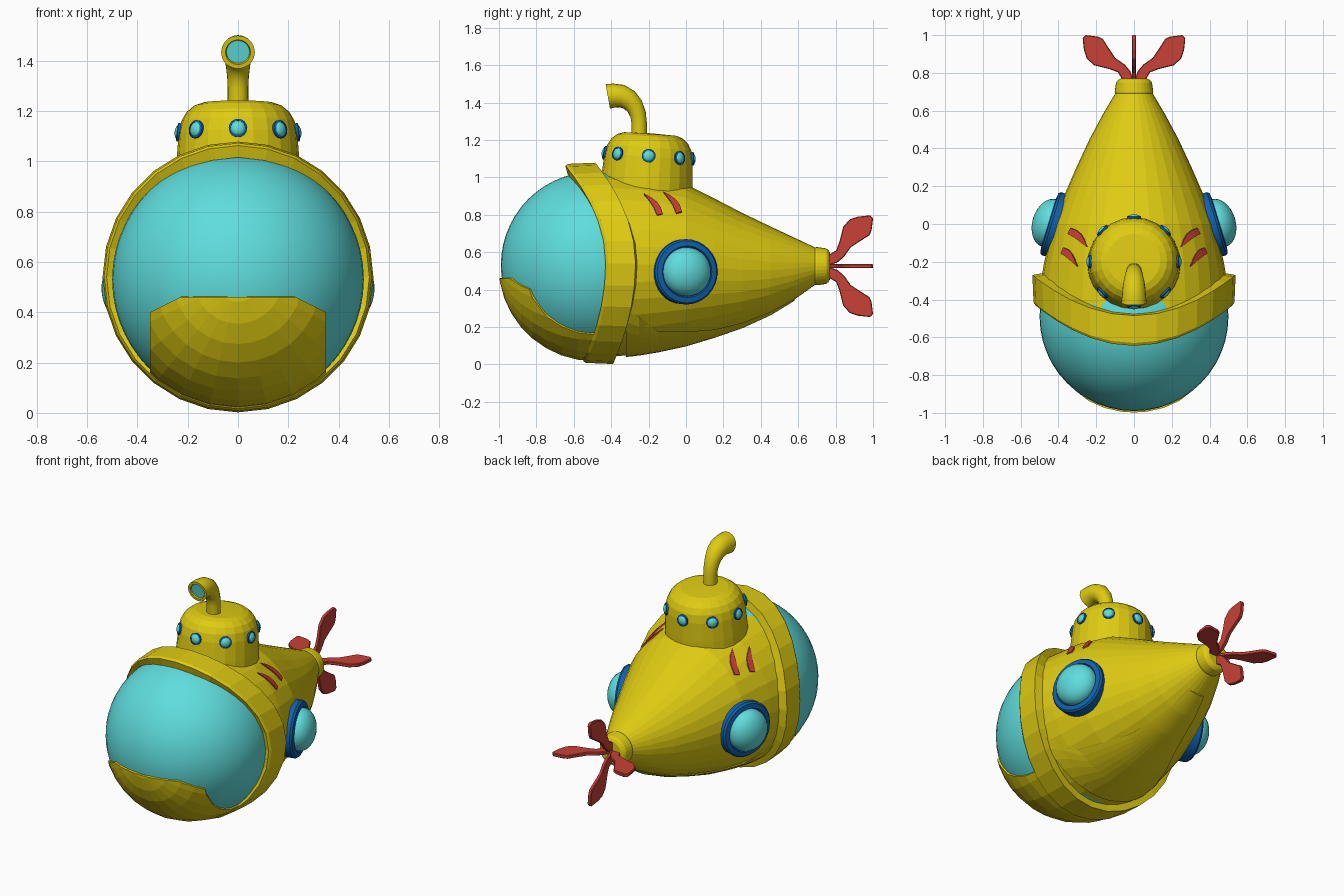
import bpy, bmesh, math
from mathutils import Matrix, Vector
from math import sin, cos, pi, radians

if "Cube" in bpy.data.objects:
    bpy.data.objects.remove(bpy.data.objects["Cube"])


def material(name, rgb):
    m = bpy.data.materials.new(name)
    m.diffuse_color = (*rgb, 1)
    m.use_nodes = True
    m.node_tree.nodes["Principled BSDF"].inputs["Base Color"].default_value = m.diffuse_color
    return m


YELLOW = material("yellow paint", (0.74, 0.60, 0.006))
CYAN = material("cyan glass", (0.115, 0.72, 0.72))
BLUE = material("blue trim", (0.005, 0.12, 0.42))
RED = material("red fins", (0.58, 0.053, 0.038))


def finish(name, bm, mat, smooth=None):
    bmesh.ops.recalc_face_normals(bm, faces=bm.faces)
    me = bpy.data.meshes.new(name)
    bm.to_mesh(me)
    bm.free()
    me.materials.append(mat)
    ob = bpy.data.objects.new(name, me)
    bpy.context.collection.objects.link(ob)
    if smooth:
        bpy.ops.object.select_all(action='DESELECT')
        ob.select_set(True)
        bpy.context.view_layer.objects.active = ob
        bpy.ops.object.shade_smooth_by_angle(angle=radians(smooth))
    return ob


def loft(name, rings, mat, caps=True, loop=False, smooth=None):
    """Skin a list of closed rings of points."""
    bm = bmesh.new()
    vs = [[bm.verts.new(p) for p in r] for r in rings]
    pairs = list(zip(vs, vs[1:])) + ([(vs[-1], vs[0])] if loop else [])
    for a, b in pairs:
        n = len(a)
        for i in range(n):
            bm.faces.new((a[i], a[(i + 1) % n], b[(i + 1) % n], b[i]))
    if caps and not loop:
        bm.faces.new(vs[0])
        bm.faces.new(vs[-1])
    return finish(name, bm, mat, smooth)


def lathe(name, profile, n, mtx, mat, smooth=None):
    """Revolve (radius, height) points about the local z axis."""
    rings = [[mtx @ Vector((r * cos(2 * pi * i / n), r * sin(2 * pi * i / n), h))
              for i in range(n)] for r, h in profile]
    return loft(name, rings, mat, smooth=smooth)


def dome(r, h, steps=8):
    return [(r, -0.02)] + [(r * cos(t * pi / 2 / steps) + 1e-4, h * sin(t * pi / 2 / steps))
                           for t in range(steps + 1)]


def facing(pos, direction):
    return Matrix.Translation(pos) @ Vector(direction).to_track_quat('Z', 'Y').to_matrix().to_4x4()


# Hull stations: y, radius, centre height
HULL = [(-0.2, 0.475, 0.535), (0.0, 0.43, 0.533), (0.15, 0.37, 0.518), (0.3, 0.305, 0.505),
        (0.45, 0.235, 0.503), (0.58, 0.165, 0.512), (0.69, 0.10, 0.525)]
NOZZLE = [(0.70, 0.102, 0.525), (0.75, 0.095, 0.525), (0.762, 0.085, 0.525), (0.77, 0.07, 0.525)]


def section(y):
    st = [(-0.42, 0.50, 0.535)] + HULL
    for a, b in zip(st, st[1:]):
        if y <= b[0]:
            t = (y - a[0]) / (b[0] - a[0])
            return a[1] + t * (b[1] - a[1]), a[2] + t * (b[2] - a[2])
    return st[-1][1:]


def rim_y(a):
    """Front edge of the collar sweeps forward at the top and bottom."""
    s = sin(a)
    return -0.43 - (0.215 if s > 0 else 0.12) * s * s


# Main hull, its first ring hidden under the collar
N = 32
angles = [2 * pi * i / N for i in range(N)]
rings = [[(0.5 * cos(a), rim_y(a) + 0.09, 0.535 + 0.5 * sin(a)) for a in angles]]
rings += [[(r * cos(a), y, c + r * sin(a)) for a in angles] for y, r, c in HULL + NOZZLE]
loft("hull", rings, YELLOW)

# Thin belly plate under the hull
rings = []
for y, s in ((-0.32, 0.5), (-0.25, 0.58), (-0.15, 0.76), (0.0, 0.82), (0.15, 0.88),
             (0.3, 0.91), (0.45, 0.92), (0.58, 0.95)):
    r, c = section(y)
    a0 = math.asin(s)
    rings.append([((r + 0.007) * cos(-a0 - (pi - 2 * a0) * i / 14), y,
                   c + (r + 0.007) * sin(-a0 - (pi - 2 * a0) * i / 14)) for i in range(15)])
loft("belly_plate", rings, YELLOW)

# Collar around the front window
rings = []
for a in [2 * pi * i / 28 for i in range(28)]:
    y = rim_y(a)
    rings.append([(r * cos(a), y + dy, 0.54 + r * sin(a))
                  for r, dy in ((0.475, 0.012), (0.522, 0.0), (0.532, 0.015), (0.538, 0.16), (0.48, 0.17))])
loft("collar", rings, YELLOW, loop=True)

# Large glass ball
bm = bmesh.new()
bmesh.ops.create_uvsphere(bm, u_segments=48, v_segments=28, radius=0.5,
                          matrix=Matrix.Translation((0, -0.49, 0.53)))
finish("front_window", bm, CYAN, 60)

# Chin guard: a trimmed shell over the lower front of the glass
bm = bmesh.new()
bmesh.ops.create_uvsphere(bm, u_segments=28, v_segments=18, radius=0.513,
                          matrix=Matrix.Translation((0, -0.49, 0.53)) @ Matrix.Rotation(pi / 2, 4, 'X'))
for co, no in (((0, 0, 0.46), (0, 0, 1)), ((0.35, 0, 0), (1, 0, 0)), ((-0.35, 0, 0), (-1, 0, 0)),
               ((0, -0.43, 0), (0, 1, 0)), ((0.23, 0, 0.46), (0.06, 0, 0.12)),
               ((-0.23, 0, 0.46), (-0.06, 0, 0.12))):
    bmesh.ops.bisect_plane(bm, geom=bm.verts[:] + bm.edges[:] + bm.faces[:],
                           plane_co=co, plane_no=no, clear_outer=True)
chin = finish("chin_guard", bm, YELLOW)
# Keep the shell facing outwards before giving it thickness
f = chin.data.polygons[0]
if f.normal.dot(f.center - Vector((0, -0.49, 0.53))) < 0:
    chin.data.flip_normals()
mod = chin.modifiers.new("thickness", 'SOLIDIFY')
mod.thickness = 0.02
mod.offset = -1

# Tower, leaning slightly back
tower = Matrix.Translation((0, -0.2, 1.11)) @ Matrix.Rotation(radians(-4), 4, 'X')
lathe("tower", [(0.25, -0.26), (0.245, -0.12), (0.236, 0.0), (0.225, 0.05), (0.205, 0.085), (0.175, 0.11),
                (0.14, 0.122), (0.001, 0.126)], 24, tower, YELLOW)
for i in range(8):
    a = i * pi / 4
    d = Vector((cos(a), sin(a), 0.12))
    m = tower @ facing((0.234 * cos(a), 0.234 * sin(a), 0.005), d)
    lathe("tower_window_rim", [(0.035, -0.02), (0.037, 0.006), (0.029, 0.010), (0.028, -0.02)], 16, m, BLUE)
    lathe("tower_window", dome(0.031, 0.018, 4), 16, m, CYAN, 50)

# Periscope: y, z, radius, forward lean of the section in degrees
rings = []
for y, z, r, lean in ((-0.25, 1.18, 0.042, 0), (-0.25, 1.29, 0.041, 0), (-0.256, 1.335, 0.043, 18),
                      (-0.273, 1.378, 0.048, 38), (-0.302, 1.413, 0.055, 58), (-0.343, 1.434, 0.061, 78),
                      (-0.385, 1.437, 0.064, 92), (-0.418, 1.433, 0.067, 100), (-0.418, 1.433, 0.05, 100),
                      (-0.405, 1.435, 0.046, 100)):
    m = Matrix.Translation((0, y, z)) @ Matrix.Rotation(radians(lean), 4, 'X')
    rings.append([m @ Vector((r * cos(t * pi / 10), r * sin(t * pi / 10), 0)) for t in range(20)])
loft("periscope", rings, YELLOW, smooth=35)
lathe("periscope_lens", [(0.047, -0.01), (0.046, 0.003)], 20,
      facing((0, -0.408, 1.435), (0, -1, -0.17)), CYAN)

# Side portholes and gill marks
for side in (-1, 1):
    m = facing((side * 0.448, 0.005, 0.495), (side * cos(radians(17)), sin(radians(17)), 0))
    lathe("porthole_ring", [(0.172, -0.11), (0.175, -0.012), (0.166, 0.0), (0.138, 0.004), (0.128, -0.012),
                            (0.125, -0.06)], 32, m, BLUE, 30)
    lathe("porthole_glass", dome(0.131, 0.09), 32, m, CYAN, 60)
    for shift in (0.0, 0.103):
        rings = []
        for pair in (((-0.224, 0.909), (-0.221, 0.904)), ((-0.185, 0.888), (-0.192, 0.868)),
                     ((-0.155, 0.865), (-0.173, 0.838)), ((-0.135, 0.837), (-0.162, 0.812)),
                     ((-0.125, 0.803), (-0.155, 0.795))):
            pts = []
            for (y, z), off in zip(pair + pair[::-1], (0.006, 0.006, -0.003, -0.003)):
                r, c = section(y + shift)
                a = math.asin((z + shift * 0.1 - c) / r)
                pts.append((side * (r + off) * cos(a), y + shift, c + (r + off) * sin(a)))
            rings.append(pts)
        loft("gill_mark", rings, RED)

# Four tail fins: outline as (distance from axis, y)
FIN = [(0.0, 0.75), (0.02, 0.81), (0.05, 0.845), (0.10, 0.88), (0.13, 0.925), (0.165, 0.98), (0.19, 0.992),
       (0.255, 1.0), (0.272, 0.985), (0.265, 0.92), (0.25, 0.875), (0.21, 0.84), (0.13, 0.82), (0.085, 0.803),
       (0.065, 0.77), (0.06, 0.75)]
for i in range(4):
    m = Matrix.Translation((0, 0, 0.525)) @ Matrix.Rotation(i * pi / 2, 4, 'Y')
    fin = loft("tail_fin", [[m @ Vector((r, y, t)) for r, y in FIN] for t in (-0.011, 0.011)], RED)
    bev = fin.modifiers.new("soft_edge", 'BEVEL')
    bev.width = 0.004
    bev.segments = 1
    bev.limit_method = 'ANGLE'
    bev.angle_limit = radians(50)
